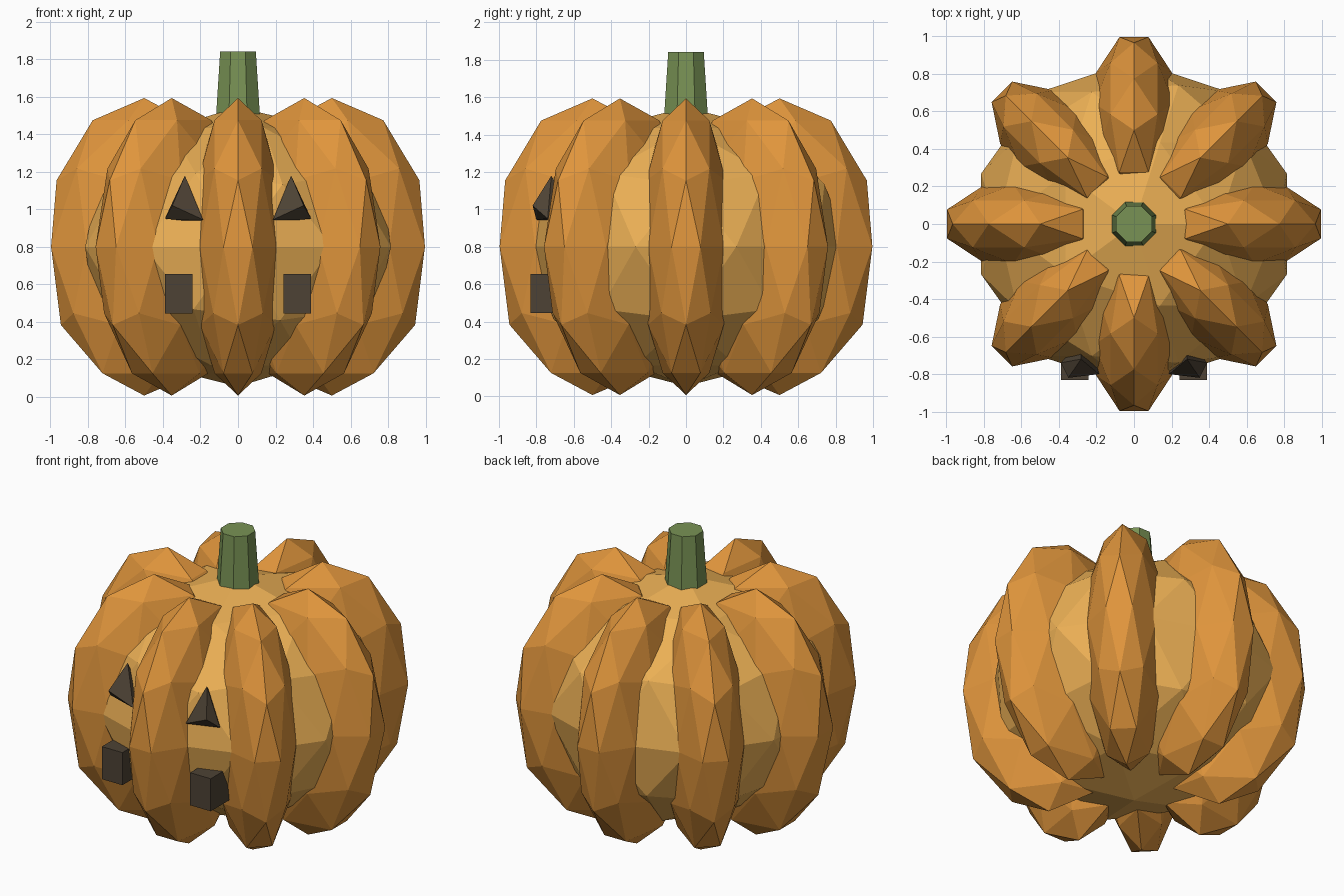
import bpy, bmesh
from math import cos, sin, pi

if "Cube" in bpy.data.objects:
    bpy.data.objects.remove(bpy.data.objects["Cube"])


def material(name, rgb):
    m = bpy.data.materials.new(name)
    m.diffuse_color = (*rgb, 1)
    m.use_nodes = True
    m.node_tree.nodes["Principled BSDF"].inputs["Base Color"].default_value = m.diffuse_color
    return m


rind = material("rind", (0.74, 0.30, 0.045))
flesh = material("flesh", (0.83, 0.43, 0.09))
green = material("green", (0.19, 0.29, 0.09))
dark = material("dark", (0.075, 0.055, 0.035))


def finish(name, mat):
    ob = bpy.context.object
    ob.name = name
    ob.data.materials.append(mat)
    return ob


def blob(name, mat, loc, scale, turn=0):
    bpy.ops.mesh.primitive_ico_sphere_add(subdivisions=2, radius=1, location=loc,
                                          rotation=(0, 0, turn))
    ob = finish(name, mat)
    ob.scale = scale
    return ob


def hull(name, mat, points):
    bm = bmesh.new()
    for p in points:
        bm.verts.new(p)
    res = bmesh.ops.convex_hull(bm, input=bm.verts)
    loose = list({v for v in res["geom_interior"] if isinstance(v, bmesh.types.BMVert)})
    bmesh.ops.delete(bm, geom=loose, context='VERTS')
    bmesh.ops.recalc_face_normals(bm, faces=bm.faces)
    me = bpy.data.meshes.new(name)
    bm.to_mesh(me)
    bm.free()
    ob = bpy.data.objects.new(name, me)
    me.materials.append(mat)
    bpy.context.collection.objects.link(ob)


# Core body and the ring of eight ribs
blob("core", flesh, (0, 0, 0.8), (0.857, 0.87, 0.745))
for i in range(8):
    a = i * pi / 4
    blob(f"rib_{i + 1}", rind, (0.5 * cos(a), 0.5 * sin(a), 0.8),
         (0.522, 0.25, 0.793), a)

# Tapered eight-sided stem
bpy.ops.mesh.primitive_cone_add(vertices=8, radius1=0.129, radius2=0.103, depth=0.38,
                                location=(0, 0, 1.65), rotation=(0, 0, pi / 8))
finish("stem", green)

# Eyes (tilted wedges) and teeth (blocks), mirrored across x
eye = [(0.283, -0.72, 1.18), (0.187, -0.80, 0.945), (0.35, -0.82, 1.02),
       (0.39, -0.74, 0.95), (0.19, -0.74, 0.93), (0.28, -0.62, 1.0)]
for side, s in (("left", -1), ("right", 1)):
    hull(f"eye_{side}", dark, [(s * x, y, z) for x, y, z in eye])
    bpy.ops.mesh.primitive_cube_add(size=1, location=(s * 0.315, -0.735, 0.55))
    finish(f"tooth_{side}", dark).scale = (0.147, 0.195, 0.21)
